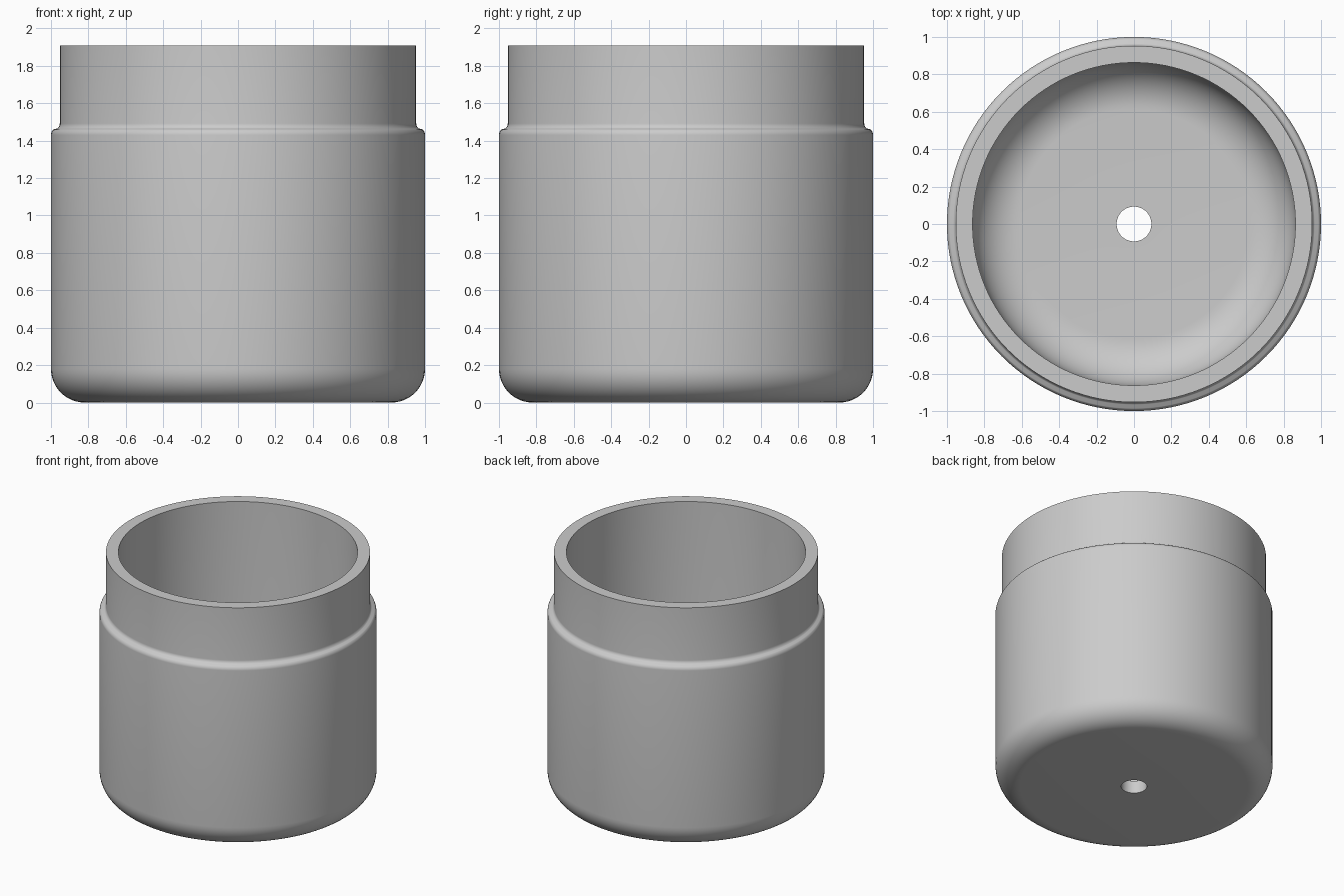
import bpy, bmesh, math

if "Cube" in bpy.data.objects:
    bpy.data.objects.remove(bpy.data.objects["Cube"])

SEGMENTS = 128


def arc(cx, cz, r, a0, a1, n):
    """Points (radius, height) along an arc, angles in degrees."""
    return [(cx + r * math.cos(math.radians(a0 + (a1 - a0) * i / n)),
             cz + r * math.sin(math.radians(a0 + (a1 - a0) * i / n))) for i in range(n + 1)]


def lathe(name, profile, material):
    """Spin a closed profile around the z axis."""
    bm = bmesh.new()
    rings = [[bm.verts.new((r * math.cos(2 * math.pi * s / SEGMENTS),
                            r * math.sin(2 * math.pi * s / SEGMENTS), z))
              for s in range(SEGMENTS)] for r, z in profile]
    for i, low in enumerate(rings):
        high = rings[(i + 1) % len(rings)]
        for s in range(SEGMENTS):
            t = (s + 1) % SEGMENTS
            bm.faces.new((low[s], low[t], high[t], high[s]))
    bmesh.ops.recalc_face_normals(bm, faces=bm.faces)
    mesh = bpy.data.meshes.new(name)
    bm.to_mesh(mesh)
    bm.free()
    mesh.materials.append(material)
    obj = bpy.data.objects.new(name, mesh)
    bpy.context.collection.objects.link(obj)
    bpy.context.view_layer.objects.active = obj
    obj.select_set(True)
    bpy.ops.object.shade_smooth_by_angle(angle=math.radians(35))
    return obj


grey = bpy.data.materials.new("plain grey")
grey.diffuse_color = (0.6, 0.6, 0.6, 1)
grey.use_nodes = True
grey.node_tree.nodes["Principled BSDF"].inputs["Base Color"].default_value = grey.diffuse_color

HOLE, INNER, NECK, OUTER = 0.093, 0.863, 0.953, 1.0
FLOOR, TOP = 0.1, 1.91

profile = [(HOLE, 0)]                                    # underside, from the drain hole
profile += arc(OUTER - 0.18, 0.18, 0.18, -90, 0, 12)     # rounded bottom edge
profile += arc(OUTER - 0.04, 1.43, 0.04, 0, 50, 6)       # shoulder bevel
profile += arc(NECK + 0.035, 1.492, 0.035, 230, 180, 6)  # hollow under the neck
profile += [(NECK, TOP), (INNER, TOP)]                   # neck and flat rim
profile += arc(INNER - 0.25, FLOOR + 0.25, 0.25, 0, -90, 14)  # inner wall into floor
profile += [(HOLE, FLOOR)]                               # floor back to the hole

lathe("pot_body", profile, grey)
